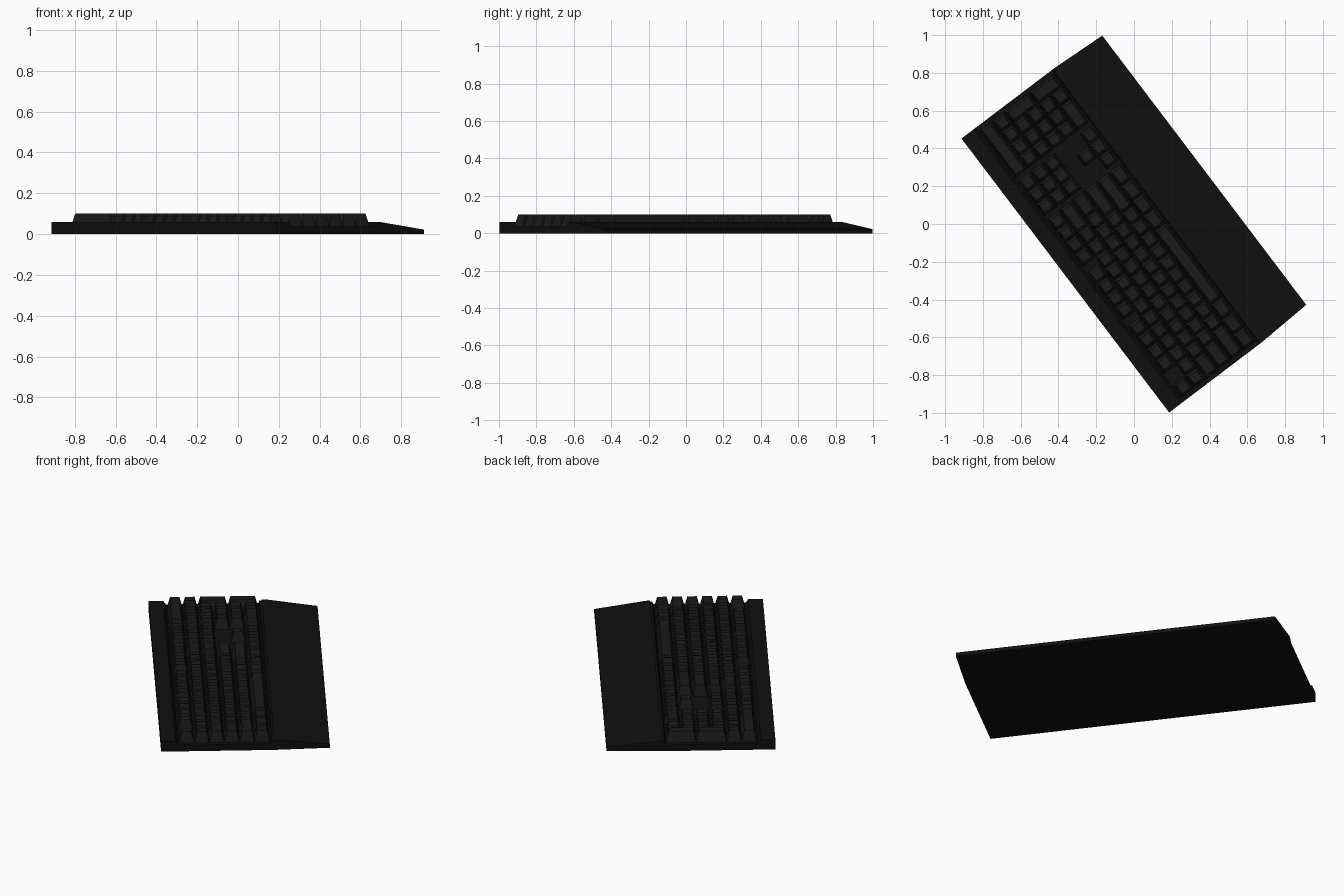
import bpy, bmesh, math

if "Cube" in bpy.data.objects:
    bpy.data.objects.remove(bpy.data.objects["Cube"])

# Local frame: x runs along the keyboard, y = -v where v is the distance from the back edge
LENGTH, PITCH, ROW = 1.82, 0.0788, 0.0825
MARGIN, ROW0 = 0.0235, 0.1
BED_Z, TOP_Z = 0.038, 0.1
ANGLE = math.atan2(0.797, -0.604)
CORNER = (0.186, -0.998, 0)


def material(name, v):
    m = bpy.data.materials.new(name)
    m.diffuse_color = (v, v, v, 1)
    m.use_nodes = True
    m.node_tree.nodes["Principled BSDF"].inputs["Base Color"].default_value = m.diffuse_color
    return m


CASE = material("case_black", 0.005)
CAP = material("key_black", 0.011)


def finish(name, bm, mat):
    bmesh.ops.recalc_face_normals(bm, faces=bm.faces)
    me = bpy.data.meshes.new(name)
    bm.to_mesh(me)
    bm.free()
    me.materials.append(mat)
    ob = bpy.data.objects.new(name, me)
    bpy.context.collection.objects.link(ob)
    ob.location = CORNER
    ob.rotation_euler.z = ANGLE
    return ob


def prism(name, profile, inset, mat):
    """Extrude a (v, z) profile along x; inset(v) narrows the ends."""
    bm = bmesh.new()
    a = [bm.verts.new((inset(v), -v, z)) for v, z in profile]
    b = [bm.verts.new((LENGTH - inset(v), -v, z)) for v, z in profile]
    n = len(profile)
    bm.faces.new(a)
    bm.faces.new(b[::-1])
    for i in range(n):
        j = (i + 1) % n
        bm.faces.new((a[i], b[i], b[j], a[j]))
    return finish(name, bm, mat)


def add_key(bm, col, row, w=1, h=1):
    """Tapered key cap; position and size in key units."""
    x0, x1 = MARGIN + col * PITCH, MARGIN + (col + w) * PITCH
    v0, v1 = ROW0 + row * ROW, ROW0 + (row + h) * ROW
    rings = []
    for z, d in ((BED_Z, 0.0015), (0.06, 0.006), (TOP_Z, 0.0155)):
        rings.append([bm.verts.new(p) for p in (
            (x0 + d, -v0 - d, z), (x1 - d, -v0 - d, z),
            (x1 - d, -v1 + d, z), (x0 + d, -v1 + d, z))])
    bm.faces.new(rings[0])
    bm.faces.new(rings[-1])
    for lo, hi in zip(rings, rings[1:]):
        for i in range(4):
            j = (i + 1) % 4
            bm.faces.new((lo[i], lo[j], hi[j], hi[i]))


def key_group(name, keys):
    bm = bmesh.new()
    for k in keys:
        add_key(bm, *k)
    finish(name, bm, CAP)


# Case with raised back lip and recessed key bed, open at both ends
prism("case", [(0, 0), (0, 0.06), (0.08, 0.06), (0.094, BED_Z), (0.6, BED_Z),
               (0.606, 0.054), (0.618, 0.054), (0.618, 0)], lambda v: 0, CASE)

# Sloping wrist rest, narrowing slightly to the front
prism("wrist_rest", [(0.618, 0), (0.618, 0.06), (0.635, 0.06), (0.923, 0.022), (0.923, 0)],
      lambda v: 0.016 * max(0, v - 0.618) / 0.305, CASE)

# Function row: escape and three blocks of four
key_group("function_keys", [(0, 0)] + [(s + i, 0) for s in (2, 6.5, 11) for i in range(4)])

# Main block, rows given as key widths
rows = [[1] * 13 + [2],
        [1.5] + [1] * 12 + [1.5],
        [1.75] + [1] * 11 + [2.25],
        [2.25] + [1] * 10 + [2.75],
        [1.25] * 3 + [6.25] + [1.25] * 4]
main = []
for r, widths in enumerate(rows):
    col = 0
    for w in widths:
        main.append((col, r + 1, w))
        col += w
key_group("main_keys", main)

# Navigation block and arrows
NAV, PAD = 15.25, 18.5
key_group("navigation_keys", [(NAV + c, r) for r in range(3) for c in range(3)])
key_group("arrow_keys", [(NAV + 1, 4)] + [(NAV + c, 5) for c in range(3)])

# Number pad with tall and wide keys, and the wide bar above it
pad = [(PAD + c, r) for r in range(1, 5) for c in range(3)]
pad += [(PAD + 3, 1), (PAD + 3, 2, 1, 2), (PAD + 3, 4, 1, 2), (PAD, 5, 2), (PAD + 2, 5)]
key_group("number_pad_keys", pad)
key_group("media_bar", [(PAD, 0, 4)])
